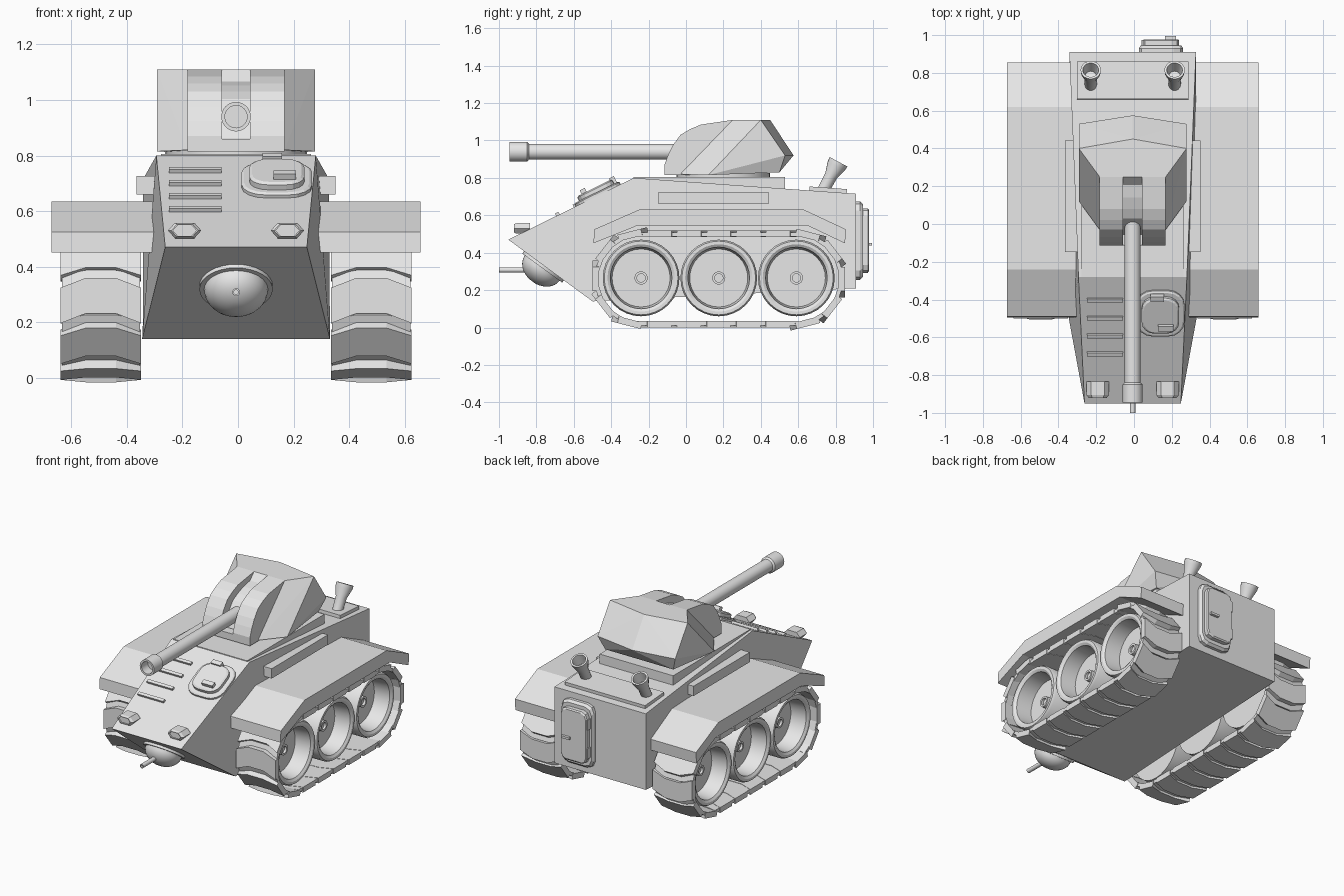
import bpy, bmesh, math
from mathutils import Matrix, Vector

if "Cube" in bpy.data.objects:
    bpy.data.objects.remove(bpy.data.objects["Cube"])

grey = bpy.data.materials.new("plain grey")
grey.use_nodes = True
grey.diffuse_color = (0.8, 0.8, 0.8, 1)
grey.node_tree.nodes["Principled BSDF"].inputs["Base Color"].default_value = (0.8, 0.8, 0.8, 1)

CENTRE_X = -0.007
SIDES = (("left", 1), ("right", -1))


def finish(name, bm, smooth=False):
    bmesh.ops.recalc_face_normals(bm, faces=bm.faces)
    mesh = bpy.data.meshes.new(name)
    bm.to_mesh(mesh)
    bm.free()
    mesh.materials.append(grey)
    ob = bpy.data.objects.new(name, mesh)
    ob.location.x = CENTRE_X
    bpy.context.collection.objects.link(ob)
    if smooth:
        bpy.ops.object.select_all(action='DESELECT')
        ob.select_set(True)
        bpy.context.view_layer.objects.active = ob
        bpy.ops.object.shade_smooth_by_angle(angle=math.radians(30))
    return ob


def add_loft(bm, rings, mat=Matrix()):
    loops = [[bm.verts.new(mat @ Vector(p)) for p in ring] for ring in rings]
    n = len(loops[0])
    for a, b in zip(loops, loops[1:]):
        for i in range(n):
            j = (i + 1) % n
            bm.faces.new((a[i], a[j], b[j], b[i]))
    bm.faces.new(loops[0])
    bm.faces.new(loops[-1])


def loft(name, rings, mat=Matrix(), smooth=False):
    bm = bmesh.new()
    add_loft(bm, rings, mat)
    return finish(name, bm, smooth)


def extrude_x(name, profile, x0, x1):
    return loft(name, [[(x, y, z) for y, z in profile] for x in (x0, x1)])


def stack(name, outline, layers, mat):
    """Pile up scaled copies of an outline: layers are (scale, height)."""
    return loft(name, [[(x * s, y * s, h) for x, y in outline] for s, h in layers], mat)


def lathe(name, profile, origin, axis, n=32):
    circle = [(math.cos(t), math.sin(t)) for t in (math.tau * i / n for i in range(n))]
    mat = Matrix.Translation(origin) @ Vector(axis).to_track_quat('Z', 'Y').to_matrix().to_4x4()
    return loft(name, [[(r * c, r * s, h) for c, s in circle] for r, h in profile], mat, True)


def rounded(a, b, r, n=4):
    pts = []
    for k, (sx, sy) in enumerate(((1, 1), (-1, 1), (-1, -1), (1, -1))):
        for i in range(n + 1):
            t = (k + i / n) * math.pi / 2
            pts.append((sx * (a - r) + r * math.cos(t), sy * (b - r) + r * math.sin(t)))
    return pts


def box(name, size, mat):
    a, b, h = (v / 2 for v in size)
    rect = [(-a, -b), (a, -b), (a, b), (-a, b)]
    return stack(name, rect, [(1, -h), (1, h)], mat)


def facing(x, y, z, tilt=0):
    return Matrix.Translation((x, y, z)) @ Matrix.Rotation(math.radians(tilt), 4, 'X')


def glacis(x, y, lift=0):
    return facing(x, y, 0.47 + (y + 0.95) * 0.493, 26.2) @ Matrix.Translation((0, 0, lift))


# Hull: wedge nose, widening towards the back
hull = [(-.95, .47, .255), (-.28, .80, .287), (.91, .715, .335), (.91, .21, .335), (-.5, .14, .338)]
loft("hull", [[(s * x, y, z) for y, z, x in hull] for s in (1, -1)])
box("turret_platform", (.54, .81, .07), facing(0, .125, .77))
box("engine_cover", (.59, .2, .03), facing(0, .76, .732, -4))
lathe("turret_ring", [(.25, 0), (.25, .03)], (0, .2, .795), (0, 0, 1))

# Fenders and stowage boxes
fender = [(-.49, .525), (-.24, .635), (.62, .635), (.855, .525),
          (.85, .45), (.65, .545), (-.26, .545), (-.495, .45)]
for side, s in SIDES:
    extrude_x(side + "_fender", fender, s * .29, s * .665)
    box(side + "_stowage_box", (.08, .59, .065), facing(s * .318, .147, .693))

# Wheels
wheel = [(.205, -.12), (.205, .1), (.197, .115), (.18, .115), (.165, .105), (.155, 0),
         (.035, 0), (.035, .03), (.022, .03), (.022, .015)]
for side, s in SIDES:
    for place, y in (("front", -.24), ("middle", .175), ("back", .59)):
        lathe(f"{side}_{place}_wheel", wheel, (s * .487, y, .265), (s, 0, 0))

# Tracks: chevron plates and connectors laid along a rounded loop
R, RUN, FRONT, ZC = .24, .83, -.24, .26
LOOP = 2 * RUN + math.tau * R


def track_frame(s, x):
    s %= LOOP
    arc = math.pi * R
    if s < RUN:
        y, a = FRONT + s, 0
    elif s < RUN + arc:
        y, a = FRONT + RUN, (s - RUN) / R
    elif s < 2 * RUN + arc:
        y, a = FRONT + RUN - (s - RUN - arc), math.pi
    else:
        y, a = FRONT, math.pi + (s - 2 * RUN - arc) / R
    c, n = math.cos(a), math.sin(a)
    return Matrix(((0, 1, 0, x), (c, 0, n, y + R * n), (-n, 0, c, ZC + R * c), (0, 0, 0, 1)))


half = [(-.145, 0), (-.055, .035), (.055, .035), (.145, 0)]
plate = [(u - .064, w) for w, u in half] + [(u + .064, w) for w, u in reversed(half)]
joint = [(u * .5, w * .97) for u, w in plate]
LINKS = 20
for side, s in SIDES:
    bm = bmesh.new()
    for i in range(LINKS):
        at = RUN / 2 + i * LOOP / LINKS
        add_loft(bm, [[(u, w, h) for u, w in plate] for h in (-.016, .02)], track_frame(at, s * .487))
        add_loft(bm, [[(u, w, h) for u, w in joint] for h in (-.014, .008)],
                 track_frame(at + LOOP / LINKS / 2, s * .487))
    finish(side + "_track", bm)

# Turret body: faceted shell
shell = [(.285, .40, 1.11), (0, .45, 1.11), (.175, .25, 1.11), (.285, .53, .92), (0, .575, .92),
         (.25, .50, .83), (.285, .12, .815), (.175, -.03, .82)]
bm = bmesh.new()
for x, y, z in shell:
    for s in ((1, -1) if x else (1,)):
        bm.verts.new((s * x, y, z))
bmesh.ops.convex_hull(bm, input=bm.verts)
bmesh.ops.dissolve_limit(bm, angle_limit=.01, verts=bm.verts, edges=bm.edges)
finish("turret_body", bm)

# Curved mantlet with a recessed slot for the gun
curve = [(-.115, .815), (-.115, .87), (-.095, .925), (-.07, .975), (-.03, 1.03),
         (.02, 1.06), (.08, 1.085), (.25, 1.11), (.25, .815)]
for side, s in SIDES:
    extrude_x(side + "_mantlet", curve, s * .05, s * .175)
inner = [(min(y + .06, .25), .815 + (z - .815) * .88) for y, z in curve]
extrude_x("mantlet_slot", inner, -.05, .05)
box("mantlet_sill", (.1, .1, .045), facing(0, -.065, .8375))

# Main gun
lathe("gun_barrel", [(.042, 0), (.042, .95)], (0, .07, .94), (0, -1, 0))
lathe("gun_muzzle", [(.042, 0), (.053, .01), (.053, .105), (.04, .105), (.04, .03)],
      (0, -.84, .94), (0, -1, 0))

# Bow machine gun in a ball mount
down = Vector((0, -.59, -.81))
ball = [(.132, -.02), (.132, .015), (.115, .015)]
ball += [(.115 * math.cos(t), .015 + .09 * math.sin(t)) for t in (i * math.pi / 18 for i in range(1, 9))]
lathe("bow_ball_mount", ball, (0, -.76, .33), down)
lathe("bow_gun", [(.02, 0), (.02, .1), (.014, .11), (.014, .25), (.008, .25), (.008, .23)],
      (0, -.75, .308), (0, -1, 0), 16)

# Headlights
lamp = [(-.06, 0), (-.035, -.028), (.035, -.028), (.06, 0), (.035, .028), (-.035, .028)]
for side, s in SIDES:
    stack(side + "_headlight", lamp, [(1, -.05), (1, .02), (.8, .035), (.7, .035), (.7, .025)],
          facing(s * .185, -.885, .53, 90))

# Louvres on the glacis
for i in range(4):
    box(f"louvre_{i + 1}", (.19, .02, .03), glacis(-.147, -.4 - i * .095))

# Driver hatch with hinge and handle
stack("driver_hatch", rounded(.127, .134, .085), [(1, -.02), (1, .012), (.93, .018),
      (.78, .018), (.78, .038), (.7, .045)], glacis(.147, -.47))
box("driver_hatch_handle", (.08, .03, .025), glacis(.175, -.525, .055))
box("driver_hatch_hinge", (.07, .03, .04), glacis(.13, -.375, .035))

# Rear door
door = rounded(.117, .21, .05, 2)
stack("rear_door", door, [(1, -.01), (1, .02), (.93, .035), (.82, .035), (.82, .062), (.78, .068)],
      facing(.15, .91, .465, -90))
box("rear_door_handle", (.06, .02, .015), facing(.2, .985, .445))
for place, z in (("upper", .56), ("lower", .37)):
    box(place + "_door_hinge", (.025, .03, .07), facing(.06, .96, z))

# Exhaust pipes with flared mouths
pipe = [(.032, -.03), (.034, .075), (.052, .135), (.054, .16), (.042, .16), (.03, .09)]
for side, s in SIDES:
    lathe(side + "_exhaust", pipe, (s * .222, .74, .745), (0, .47, .88), 20)
